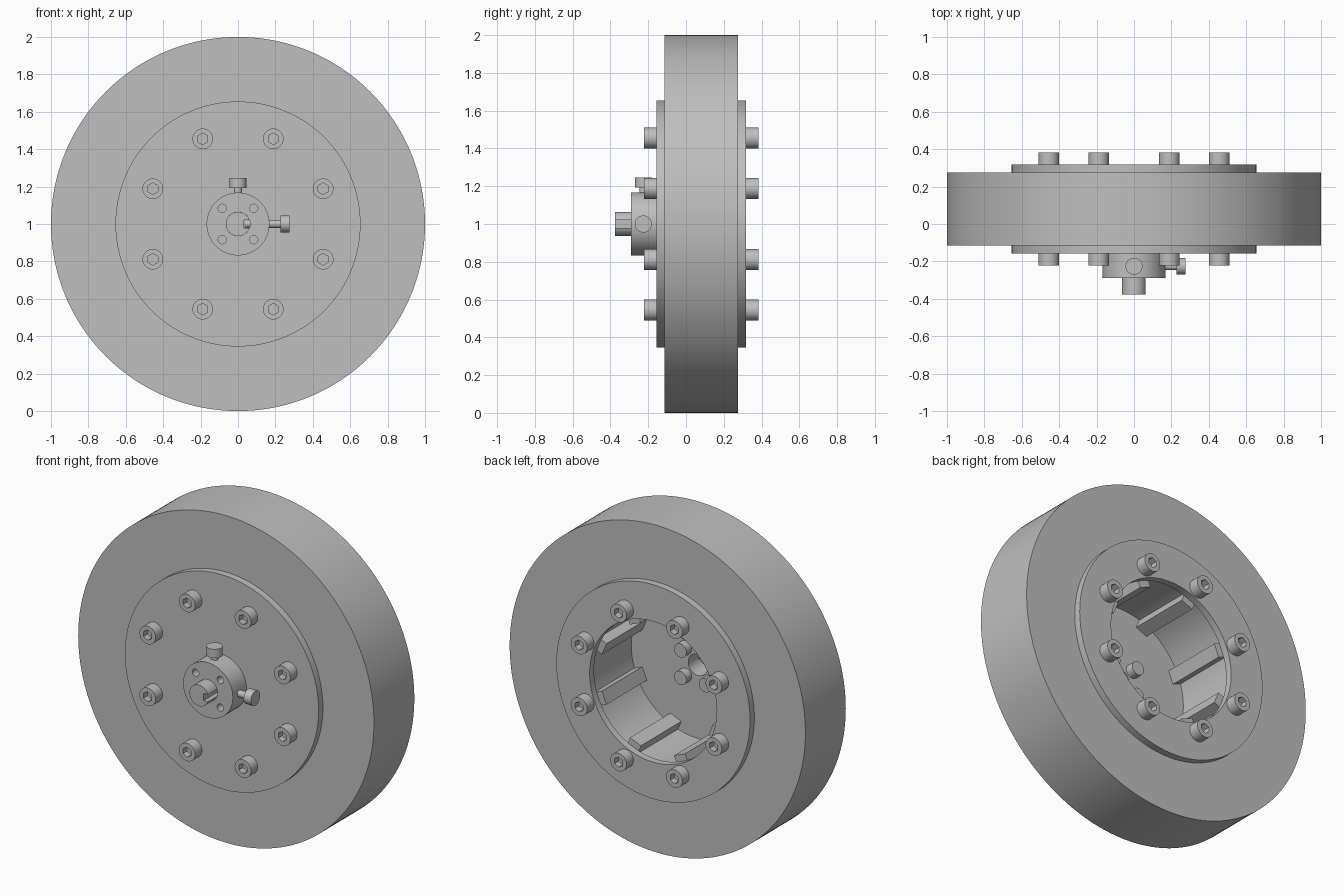
import bpy, bmesh, math
from mathutils import Matrix, Vector

cube = bpy.data.objects.get("Cube")
if cube:
    bpy.data.objects.remove(cube, do_unlink=True)

gray = bpy.data.materials.new("plain_gray")
gray.use_nodes = True
COLOR = (0.52, 0.52, 0.52, 1)
gray.diffuse_color = COLOR
gray.node_tree.nodes["Principled BSDF"].inputs["Base Color"].default_value = COLOR

CENTER = Vector((0, 0, 1))          # wheel axis runs along y at this height
FRONT, BACK = -0.115, 0.275         # faces of the rim
PLATE = 0.042                       # side plate thickness


def finish(name, bm):
    bmesh.ops.recalc_face_normals(bm, faces=bm.faces)
    mesh = bpy.data.meshes.new(name)
    bm.to_mesh(mesh)
    bm.free()
    mesh.materials.append(gray)
    obj = bpy.data.objects.new(name, mesh)
    bpy.context.collection.objects.link(obj)
    return obj


def activate(obj):
    bpy.ops.object.select_all(action='DESELECT')
    obj.select_set(True)
    bpy.context.view_layer.objects.active = obj


def smooth(obj):
    activate(obj)
    bpy.ops.object.shade_smooth_by_angle(angle=math.radians(30))
    return obj


def ring(name, inner, outer, y0, y1, segments=128):
    """Flat ring around the wheel axis."""
    bm = bmesh.new()
    loops = []
    for r, y in ((inner, y0), (outer, y0), (outer, y1), (inner, y1)):
        angles = [math.tau * i / segments for i in range(segments)]
        loops.append([bm.verts.new(CENTER + Vector((r * math.cos(a), y, r * math.sin(a))))
                      for a in angles])
    for k in range(4):
        a, b = loops[k], loops[(k + 1) % 4]
        for i in range(segments):
            j = (i + 1) % segments
            bm.faces.new((a[i], a[j], b[j], b[i]))
    return finish(name, bm)


def cylinder(name, start, end, radius, segments=32):
    """Solid cylinder between two points given from the wheel centre."""
    start, end = Vector(start), Vector(end)
    axis = end - start
    bm = bmesh.new()
    turn = axis.to_track_quat('Z', 'Y').to_matrix().to_4x4()
    place = Matrix.Translation(CENTER + (start + end) / 2) @ turn
    bmesh.ops.create_cone(bm, cap_ends=True, segments=segments, radius1=radius,
                          radius2=radius, depth=axis.length, matrix=place)
    return finish(name, bm)


def box(name, low, high, angle=0):
    """Box from two corners, turned about the wheel axis."""
    low, high = Vector(low), Vector(high)
    bm = bmesh.new()
    size = Matrix.Diagonal((*(high - low), 1))
    place = Matrix.Translation(CENTER) @ Matrix.Rotation(-angle, 4, 'Y')
    bmesh.ops.create_cube(bm, size=1, matrix=place @ Matrix.Translation((low + high) / 2) @ size)
    return finish(name, bm)


def cut(obj, cutter):
    cutter.hide_render = True
    mod = obj.modifiers.new("cut", 'BOOLEAN')
    mod.operation = 'DIFFERENCE'
    mod.solver = 'EXACT'
    mod.object = cutter
    activate(obj)
    bpy.ops.object.modifier_apply(modifier=mod.name)
    bpy.data.objects.remove(cutter, do_unlink=True)


# Rim and side plates
smooth(ring("wheel_rim", 0.45, 1.0, FRONT, BACK, 192))
smooth(ring("front_plate", 0.065, 0.655, FRONT - PLATE, FRONT))
smooth(ring("back_plate", 0.43, 0.655, BACK, BACK + PLATE))

# Socket bolts on both plates, and the bars inside the drum
BOLT_CIRCLE = 0.493
for i in range(8):
    a = math.tau * (i + 0.5) / 8
    x, z = BOLT_CIRCLE * math.cos(a), BOLT_CIRCLE * math.sin(a)
    for side, base, sign in (("front", FRONT - PLATE, -1), ("back", BACK + PLATE, 1)):
        top = base + sign * 0.066
        bolt = cylinder(f"{side}_bolt_{i + 1}", (x, base, z), (x, top, z), 0.055)
        cut(bolt, cylinder("socket_cutter", (x, top - sign * 0.04, z),
                           (x, top + sign * 0.02, z), 0.031, 6))
        smooth(bolt)
    box(f"drum_bar_{i + 1}", (0.39, FRONT, -0.04), (0.46, BACK, 0.04), a)

# Hub collar with four blind holes and screw ends inside the drum
HUB_FRONT = -0.29
hub = ring("hub_collar", 0.065, 0.168, HUB_FRONT, FRONT - PLATE, 64)
for i, (sx, sz) in enumerate(((1, 1), (-1, 1), (-1, -1), (1, -1))):
    x, z = sx * 0.084, sz * 0.084
    cut(hub, cylinder("hole_cutter", (x, HUB_FRONT - 0.02, z), (x, HUB_FRONT + 0.05, z), 0.022))
    smooth(cylinder(f"hub_screw_{i + 1}", (x, FRONT, z), (x, FRONT + 0.05, z), 0.042))
smooth(hub)

# Axle stub with a keyway
axle = cylinder("axle_stub", (0, -0.377, 0), (0, -0.245, 0), 0.0645, 48)
cut(axle, box("keyway_cutter", (0.032, -0.4, -0.022), (0.1, -0.2, 0.022)))
smooth(axle)

# Two set screws clamping the axle: one at the side, one on top
SCREW_Y = -0.226
for name, direction, tip, neck, end in (("side", Vector((1, 0, 0)), 0.035, 0.228, 0.276),
                                        ("top", Vector((0, 0, 1)), 0.06, 0.192, 0.246)):
    offset = Vector((0, SCREW_Y, 0))
    smooth(cylinder(f"{name}_set_screw_stem", offset + direction * tip,
                    offset + direction * neck, 0.021, 24))
    smooth(cylinder(f"{name}_set_screw_head", offset + direction * neck,
                    offset + direction * end, 0.045))
